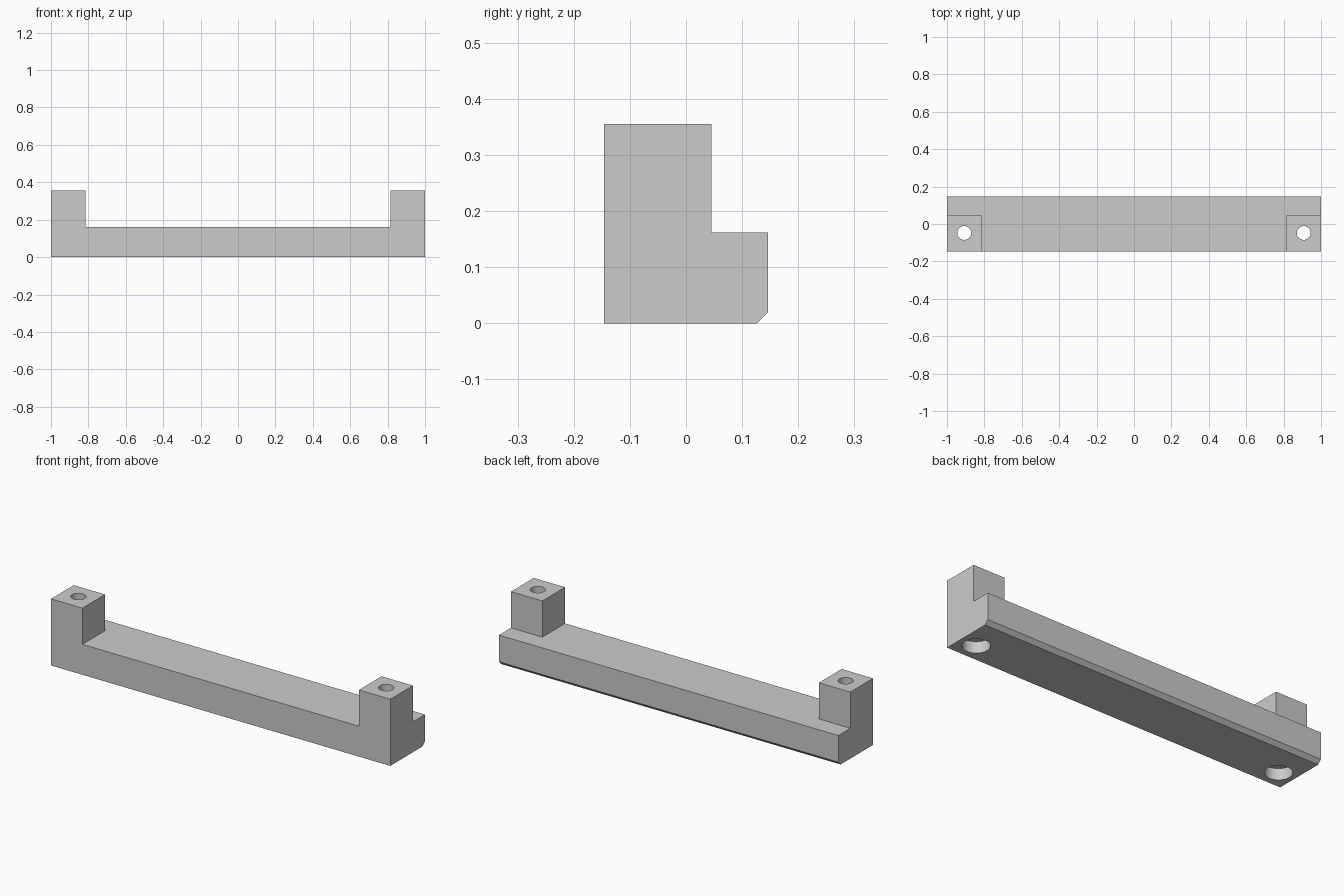
import bpy, bmesh
from mathutils import Matrix

cube = bpy.data.objects.get("Cube")
if cube:
    bpy.data.objects.remove(cube, do_unlink=True)

HALF_X, HALF_Y = 1.0, 0.146
BAR_Z, POST_Z, POST_W, POST_BACK = 0.162, 0.355, 0.185, 0.045
CHAMFER = 0.02
HOLE_X, HOLE_Y = HALF_X - POST_W / 2, -0.048

grey = bpy.data.materials.new("light grey")
grey.use_nodes = True
colour = (0.6, 0.6, 0.6, 1)
grey.diffuse_color = colour
grey.node_tree.nodes["Principled BSDF"].inputs["Base Color"].default_value = colour


def add_object(name, bm):
    bmesh.ops.recalc_face_normals(bm, faces=bm.faces)
    mesh = bpy.data.meshes.new(name)
    bm.to_mesh(mesh)
    bm.free()
    mesh.materials.append(grey)
    obj = bpy.data.objects.new(name, mesh)
    bpy.context.collection.objects.link(obj)
    return obj


def extrude(name, points, vector):
    bm = bmesh.new()
    face = bm.faces.new([bm.verts.new(p) for p in points])
    out = bmesh.ops.extrude_face_region(bm, geom=[face])
    moved = [v for v in out["geom"] if isinstance(v, bmesh.types.BMVert)]
    bmesh.ops.translate(bm, verts=moved, vec=vector)
    return add_object(name, bm)


def drill(target, x, radius, bottom, top):
    bm = bmesh.new()
    centre = Matrix.Translation((x, HOLE_Y, (bottom + top) / 2))
    bmesh.ops.create_cone(bm, cap_ends=True, segments=48, radius1=radius,
                          radius2=radius, depth=top - bottom, matrix=centre)
    cutter = add_object("hole_cutter", bm)
    cutter.hide_render = True
    cutter.hide_viewport = True
    cutter.display_type = 'WIRE'
    mod = target.modifiers.new("hole", 'BOOLEAN')
    mod.operation, mod.solver, mod.object = 'DIFFERENCE', 'EXACT', cutter
    return cutter


# Handle body: U-shaped front profile extruded to the back of the posts
inner = HALF_X - POST_W
right_half = [(HALF_X, 0), (HALF_X, POST_Z), (inner, POST_Z), (inner, BAR_Z)]
outline = right_half + [(-x, z) for x, z in reversed(right_half)]
body = extrude("handle_body", [(x, -HALF_Y, z) for x, z in outline],
               (0, HALF_Y + POST_BACK, 0))

# Rear ledge: lower strip with a chamfered bottom edge
ledge_profile = [(0, 0), (HALF_Y - CHAMFER, 0), (HALF_Y, CHAMFER),
                 (HALF_Y, BAR_Z), (0, BAR_Z)]
ledge = extrude("rear_ledge", [(-HALF_X, y, z) for y, z in ledge_profile],
                (2 * HALF_X, 0, 0))
join = body.modifiers.new("join ledge", 'BOOLEAN')
join.operation, join.solver, join.object = 'UNION', 'EXACT', ledge

# Screw holes with wide counterbores underneath
helpers = [ledge]
for side in (-1, 1):
    helpers.append(drill(body, side * HOLE_X, 0.037, -0.1, 0.5))
    helpers.append(drill(body, side * HOLE_X, 0.066, -0.1, 0.06))

# Bake the cuts and remove the helpers
bpy.context.view_layer.update()
graph = bpy.context.evaluated_depsgraph_get()
result = bpy.data.meshes.new_from_object(body.evaluated_get(graph))
body.modifiers.clear()
body.data = result
for helper in helpers:
    bpy.data.objects.remove(helper, do_unlink=True)

# Flat planes with smooth hole walls
bpy.ops.object.select_all(action='DESELECT')
body.select_set(True)
bpy.context.view_layer.objects.active = body
bpy.ops.object.shade_smooth_by_angle()
